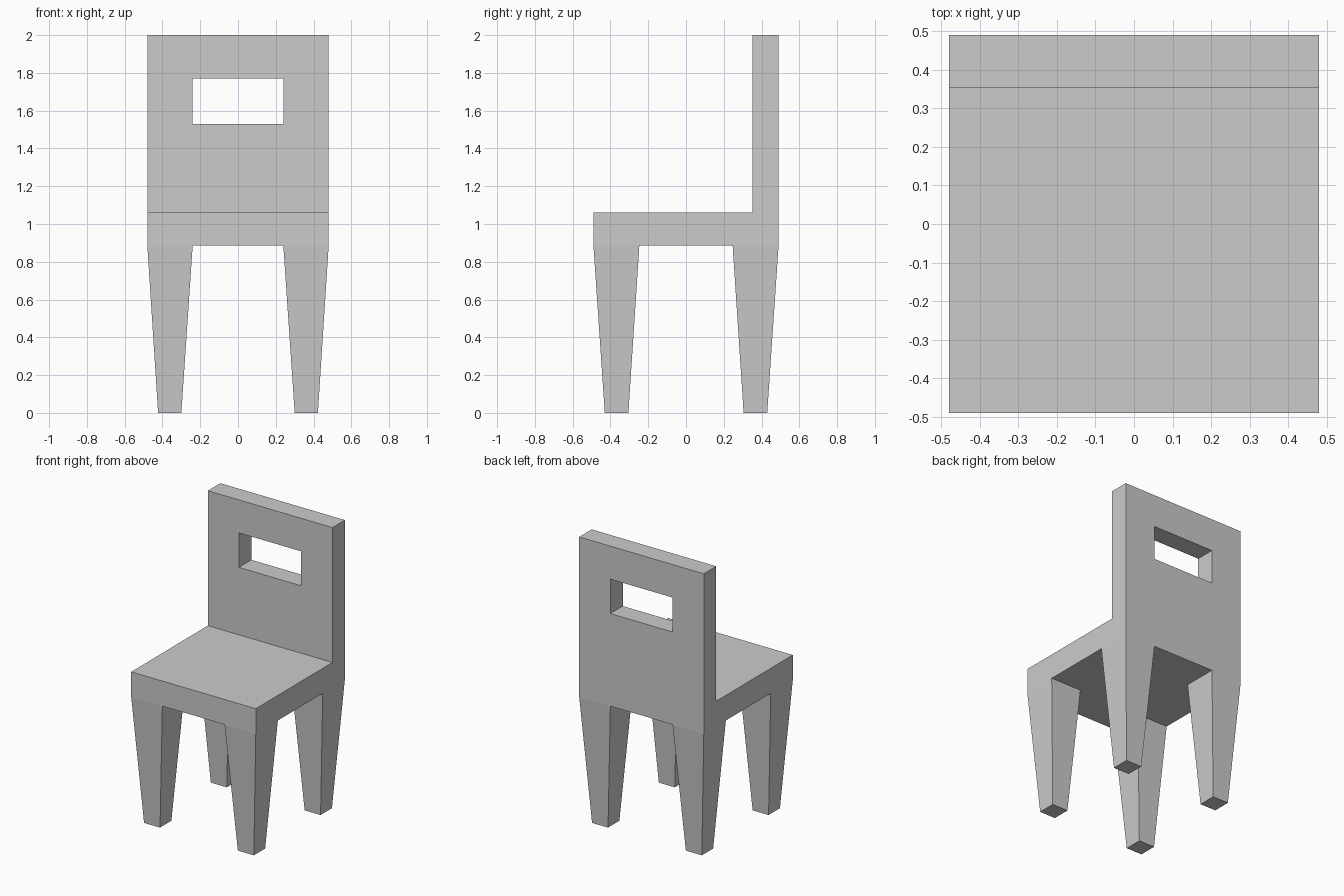
import bpy, bmesh

if "Cube" in bpy.data.objects:
    bpy.data.objects.remove(bpy.data.objects["Cube"])

XS = [-0.48, -0.24, 0.24, 0.48]
YS = [-0.49, -0.247, 0.247, 0.353, 0.49]
SEAT_BOTTOM, SEAT_TOP, TOP = 0.885, 1.06, 2.0


def block(name, xs, ys, zs, hole=None, is_joint=None):
    """Block split on grid lines; joint faces are left open so parts meet cleanly."""
    bm = bmesh.new()
    for i in range(len(xs) - 1):
        for j in range(len(ys) - 1):
            for k in range(len(zs) - 1):
                if hole == (i, j, k):
                    continue
                cell = bmesh.ops.create_cube(bm, size=1.0)["verts"]
                for v in cell:
                    v.co = (xs[i + (v.co.x > 0)], ys[j + (v.co.y > 0)], zs[k + (v.co.z > 0)])
    # remove the paired walls between neighbouring cells
    seen = {}
    for f in bm.faces:
        key = tuple(round(c, 4) for c in f.calc_center_median())
        seen.setdefault(key, []).append(f)
    inner = [f for fs in seen.values() if len(fs) > 1 for f in fs]
    bmesh.ops.delete(bm, geom=inner, context="FACES")
    bmesh.ops.remove_doubles(bm, verts=bm.verts[:], dist=0.0001)
    bmesh.ops.recalc_face_normals(bm, faces=bm.faces[:])
    if is_joint:
        joint = [f for f in bm.faces if is_joint(f.calc_center_median(), f.normal)]
        bmesh.ops.delete(bm, geom=joint, context="FACES")
    mesh = bpy.data.meshes.new(name)
    bm.to_mesh(mesh)
    bm.free()
    obj = bpy.data.objects.new(name, mesh)
    bpy.context.collection.objects.link(obj)
    return obj


# Seat, open where the legs and backrest join
def seat_joint(c, n):
    under_leg = n.z < -0.9 and abs(c.x) > 0.24 and abs(c.y) > 0.247
    under_back = n.z > 0.9 and c.y > 0.353
    return under_leg or under_back


block("seat", XS, YS, [SEAT_BOTTOM, SEAT_TOP], is_joint=seat_joint)

# Backrest with a rectangular hand hole
block("backrest", XS, YS[3:], [SEAT_TOP, 1.53, 1.77, TOP], hole=(1, 0, 1),
      is_joint=lambda c, n: n.z < -0.9 and c.z < SEAT_TOP + 0.01)

# Tapered leg, mirrored to all four corners
legs = block("legs", XS[2:], [0.247, 0.49], [0, SEAT_BOTTOM],
             is_joint=lambda c, n: n.z > 0.9)
for v in legs.data.vertices:
    if v.co.z < 0.01:
        v.co.x = 0.30 if v.co.x < 0.36 else 0.423
        v.co.y = 0.305 if v.co.y < 0.36 else 0.43
mirror = legs.modifiers.new("four_corners", "MIRROR")
mirror.use_axis = (True, True, False)
mirror.use_mirror_merge = False
